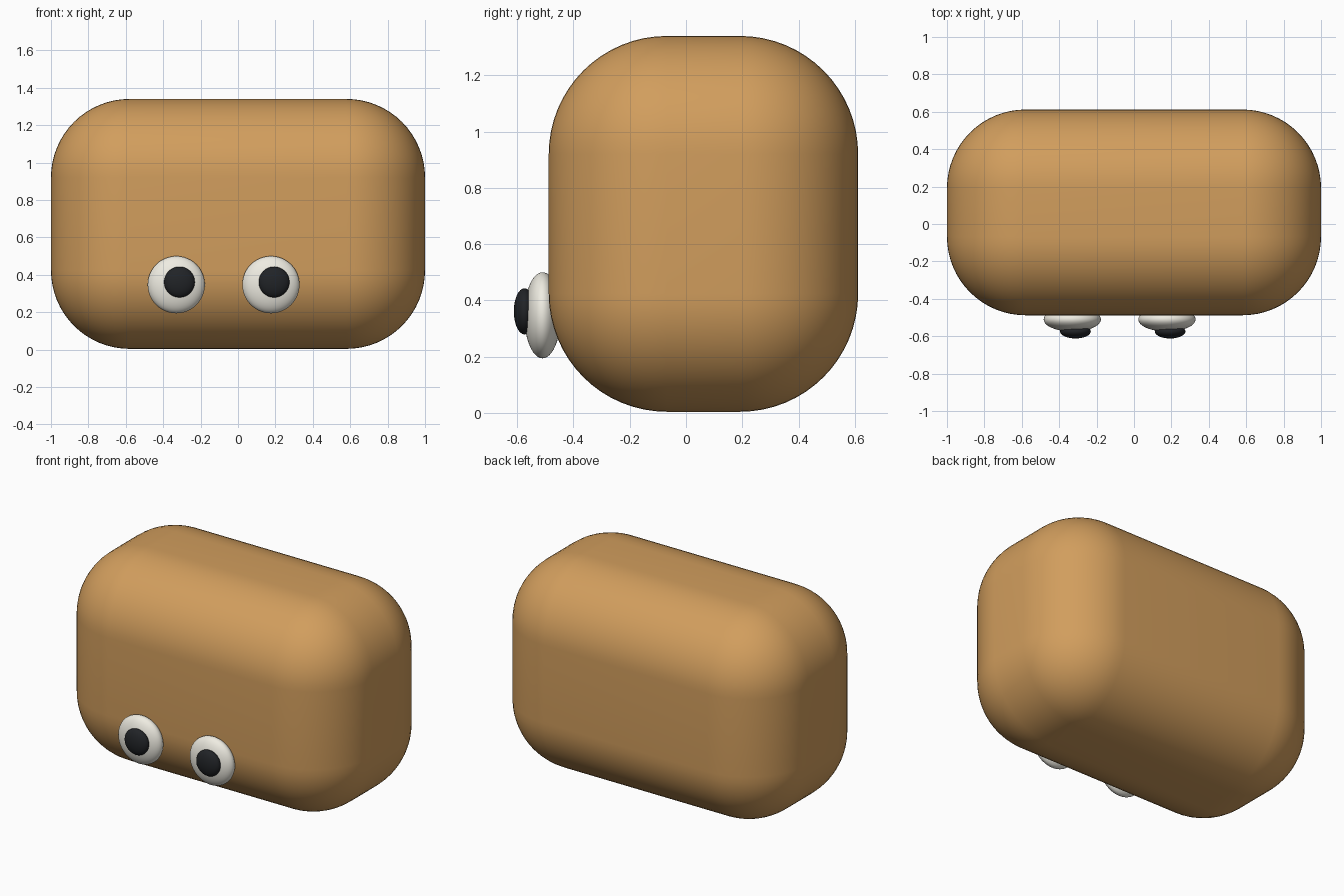
import bpy
from math import radians

if "Cube" in bpy.data.objects:
    bpy.data.objects.remove(bpy.data.objects["Cube"])


def material(name, color):
    m = bpy.data.materials.new(name)
    m.diffuse_color = (*color, 1)
    m.use_nodes = True
    m.node_tree.nodes["Principled BSDF"].inputs["Base Color"].default_value = m.diffuse_color
    return m


tan = material("tan", (0.64, 0.34, 0.11))
white = material("white", (0.86, 0.84, 0.76))
black = material("black", (0.015, 0.017, 0.02))


def ellipsoid(name, center, radii, mat):
    bpy.ops.mesh.primitive_uv_sphere_add(segments=48, ring_count=24, radius=1, location=center)
    ob = bpy.context.object
    ob.name = name
    ob.scale = radii
    bpy.ops.object.transform_apply(location=False, rotation=False, scale=True)
    bpy.ops.object.shade_smooth()
    ob.data.materials.append(mat)


# Rounded box body
bpy.ops.mesh.primitive_cube_add(size=1, location=(0, 0.062, 0.672))
body = bpy.context.object
body.name = "body"
body.scale = (2.0, 1.1, 1.336)
bpy.ops.object.transform_apply(location=False, rotation=False, scale=True)
bevel = body.modifiers.new("rounding", "BEVEL")
bevel.width = 0.42
bevel.segments = 16
bpy.ops.object.modifier_apply(modifier="rounding")
bpy.ops.object.shade_smooth_by_angle(angle=radians(40))
body.data.materials.append(tan)

# Flattened eyes with pupils, both set left of centre
for side, x in (("left", -0.33), ("right", 0.176)):
    ellipsoid(f"{side}_eye", (x, -0.51, 0.347), (0.153, 0.065, 0.153), white)
    ellipsoid(f"{side}_pupil", (x + 0.017, -0.574, 0.361), (0.082, 0.038, 0.082), black)
